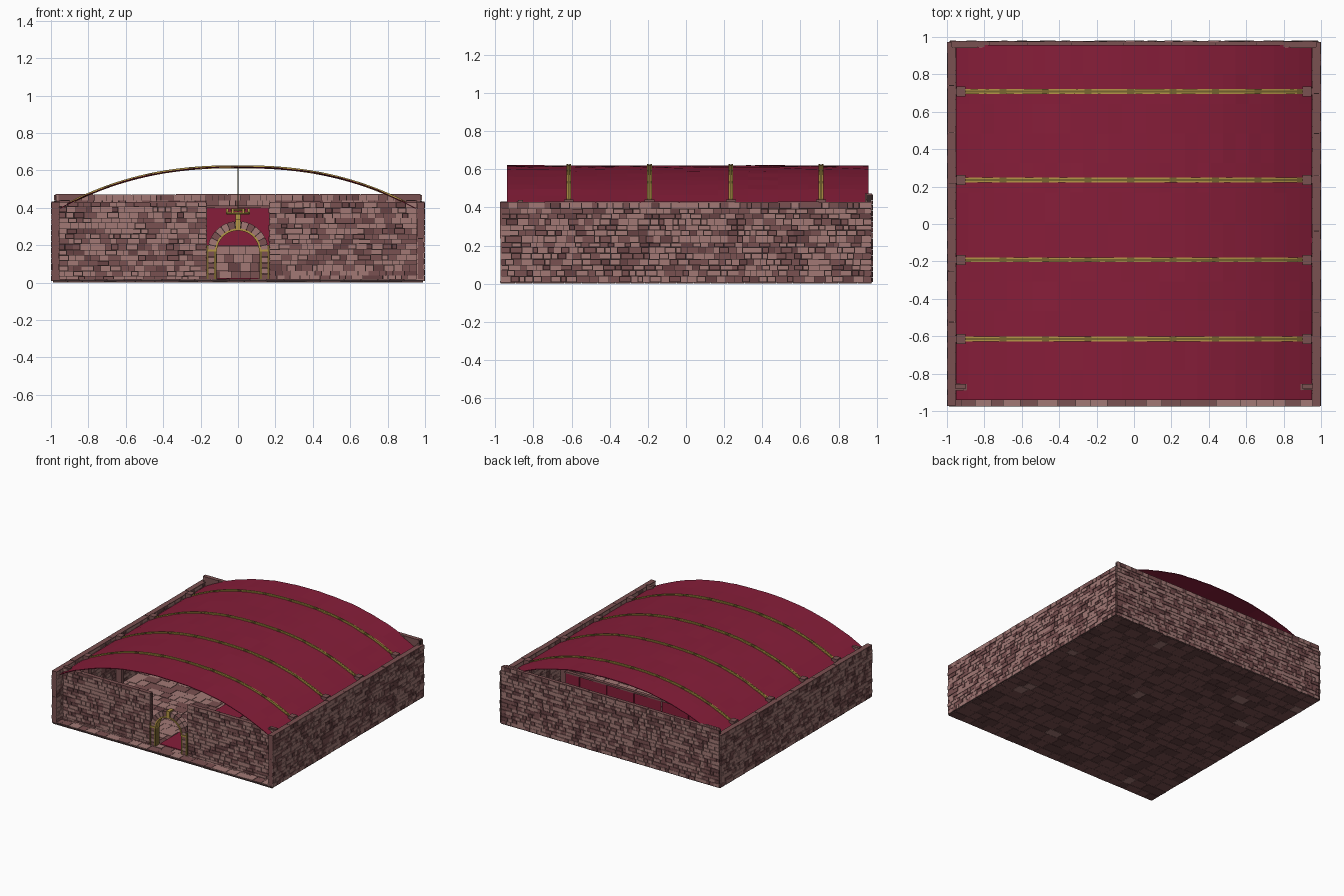
import bpy, bmesh, math, random
from mathutils import Vector

if "Cube" in bpy.data.objects:
    bpy.data.objects.remove(bpy.data.objects["Cube"])

random.seed(7)


def material(name, rgb):
    m = bpy.data.materials.new(name)
    m.diffuse_color = (*rgb, 1)
    m.use_nodes = True
    m.node_tree.nodes["Principled BSDF"].inputs["Base Color"].default_value = m.diffuse_color
    return m


PALE = material("pale stone", (0.36, 0.19, 0.178))
MID = material("rose stone", (0.195, 0.083, 0.083))
DARK = material("dark stone", (0.135, 0.055, 0.057))
MORTAR = material("mortar", (0.035, 0.02, 0.02))
CLOTH = material("crimson cloth", (0.24, 0.0125, 0.041))
GOLD = material("gold", (0.45, 0.30, 0.06))
BRONZE = material("dark bronze", (0.19, 0.13, 0.03))


def make(name, verts, faces, mats, ids=None):
    me = bpy.data.meshes.new(name)
    me.from_pydata([tuple(v) for v in verts], [], faces)
    for m in mats:
        me.materials.append(m)
    if ids:
        me.polygons.foreach_set("material_index", ids)
    me.update()
    ob = bpy.data.objects.new(name, me)
    bpy.context.collection.objects.link(ob)
    return ob


BOX = [(3, 2, 1, 0), (4, 5, 6, 7), (0, 1, 5, 4), (1, 2, 6, 5), (2, 3, 7, 6), (3, 0, 4, 7)]


def box(name, x0, x1, y0, y1, z0, z1, mat):
    v = [(x, y, z) for z in (z0, z1) for x, y in ((x0, y0), (x1, y0), (x1, y1), (x0, y1))]
    return make(name, v, BOX, [mat])


def masonry(name, origin, u, v, w, h, row=0.029, lo=0.027, hi=0.065, depth=0.009,
            weights=(55, 33, 12), gap=0.0012):
    """Random coursed stones raised from the plane spanned by u and v."""
    o, u, v = Vector(origin), Vector(u), Vector(v)
    n = u.cross(v)
    verts, faces, ids = [], [], []
    rows = max(1, round(h / row))
    cuts = [0] + [(i + random.uniform(-0.15, 0.15)) * h / rows for i in range(1, rows)] + [h]
    for b0, b1 in zip(cuts, cuts[1:]):
        a = 0
        while a < w - 1e-5:
            e = a + random.uniform(lo, hi)
            if w - e < lo:
                e = w
            d = depth * random.uniform(0.55, 1)
            k = len(verts)
            for t in (0, d):
                for p, q in ((a + gap, b0 + gap), (e - gap, b0 + gap),
                             (e - gap, b1 - gap), (a + gap, b1 - gap)):
                    verts.append(o + u * p + v * q + n * t)
            faces += [tuple(k + i for i in f) for f in BOX[1:]]
            ids += [random.choices((0, 1, 2), weights)[0]] * 5
            a = e
    return make(name, verts, faces, [PALE, MID, DARK], ids)


X, Y, Z = Vector((1, 0, 0)), Vector((0, 1, 0)), Vector((0, 0, 1))
L = 0.975
COPING = (0, 100, 0)

# Paved floor, finished on both faces
box("floor_core", -0.99, 0.99, -L, L, 0.005, 0.014, MORTAR)
masonry("floor_paving", (-0.99, -L, 0.014), X, Y, 1.98, 2 * L, 0.075, 0.06, 0.13, 0.006, (60, 32, 8))
masonry("floor_underside", (0.99, -L, 0.005), -X, Y, 1.98, 2 * L, 0.085, 0.06, 0.13, 0.005, (2, 66, 32))

# Side walls with coping and stone ends
for s, side in ((1, "right"), (-1, "left")):
    box(side + "_wall_core", min(s * .962, s * .99), max(s * .962, s * .99), -.966, .966, .01, .424, MORTAR)
    masonry(side + "_wall_outer", (s * .99, -s * L, .008), s * Y, Z, 2 * L, .42, depth=.01)
    masonry(side + "_wall_inner", (s * .962, s * L, .008), -s * Y, Z, 2 * L, .42)
    masonry(side + "_wall_coping", (.952 if s > 0 else -.997, -L, .423), X, Y, .045, 2 * L,
            .25, .05, .05, .01, COPING)
    masonry(side + "_wall_end", (.957 if s > 0 else -.995, -.966, .008), X, Z, .038, .422,
            .2, .05, .05, .01, COPING)

# Taller back wall
box("back_wall_core", -.975, .975, .95, .97, .01, .468, MORTAR)
masonry("back_wall_outer", (.985, .97, .008), -X, Z, 1.97, .462, depth=.01)
masonry("back_wall_inner", (-.975, .95, .008), X, Z, 1.95, .462)
masonry("back_wall_coping", (-.978, .946, .466), X, Y, 1.956, .032, .04, .2, .3, .009, COPING)

# Front wall in two halves, leaving the gateway open
for s, side in ((1, "right"), (-1, "left")):
    x0 = .17 if s > 0 else -.955
    box(side + "_front_wall_core", x0, x0 + .785, -.882, -.862, .01, .426, MORTAR)
    masonry(side + "_front_wall_outer", (x0, -.882, .008), X, Z, .785, .422)
    masonry(side + "_front_wall_inner", (x0 + .785, -.862, .008), -X, Z, .785, .422)
    masonry(side + "_front_wall_coping", (x0, -.89, .424), X, Y, .785, .036, .04, .1, .2, .009, COPING)
    xe = s * .17
    masonry(side + "_gate_reveal", (xe, -.887 if s < 0 else -.857, .012), Y if s < 0 else -Y, Z,
            .03, .415, .03, .03, .03, .006, (20, 60, 20))


# Gateway arch: wedge stones on jambs, with gold edging
def arch_band(name, r0, r1, y0, y1, count, mats, gap, zc=.165):
    verts, faces, ids = [], [], []
    for i in range(count):
        a0, a1 = math.pi * (i + gap) / count, math.pi * (i + 1 - gap) / count
        k = len(verts)
        for y in (y1, y0):
            for r, a in ((r0, a0), (r0, a1), (r1, a1), (r1, a0)):
                verts.append((r * math.cos(a), y, zc + r * math.sin(a)))
        faces += [tuple(k + j for j in f) for f in BOX]
        ids += [i % len(mats)] * 6
    ob = make(name, verts, faces, mats, ids)
    bm = bmesh.new()
    bm.from_mesh(ob.data)
    bmesh.ops.recalc_face_normals(bm, faces=bm.faces)
    bm.to_mesh(ob.data)
    bm.free()


arch_band("arch_stones", .124, .164, -.895, -.85, 13, [PALE, MID, PALE], .06)
arch_band("arch_mortar", .126, .159, -.888, -.856, 20, [MORTAR], 0)
arch_band("arch_gold_edge", .113, .124, -.9, -.845, 20, [GOLD], 0)
for s in (1, -1):
    for i in range(5):
        z = .018 + i * .03
        box("jamb_stone", s * .143 - .016, s * .143 + .016, -.895, -.85, z, z + .027, (MID, PALE)[i % 2])
    box("jamb_inner_edge", s * .121 - .006, s * .121 + .006, -.899, -.85, .018, .165, BRONZE)
    box("jamb_outer_edge", s * .163 - .005, s * .163 + .005, -.899, -.85, .018, .2, BRONZE)
    box("arch_impost", s * .136 - .024, s * .136 + .024, -.901, -.85, .165, .177, GOLD)
box("arch_keystone", -.014, .014, -.905, -.848, .282, .338, GOLD)


# Vaulted cloth roof, slightly uneven
def roof_z(x):
    return .62 - .212 * (abs(x) / .935) ** 2.35


nx, ny = 28, 12
rv, rf = [], []
for j in range(ny + 1):
    for i in range(nx + 1):
        x = -.952 + 1.904 * i / nx
        jit = random.uniform(-.003, .002) if 0 < i < nx else 0
        rv.append((x, -.94 + 1.898 * j / ny, roof_z(x) + jit))
for j in range(ny):
    for i in range(nx):
        k = j * (nx + 1) + i
        rf.append((k, k + 1, k + nx + 2, k + nx + 1))
roof = make("cloth_roof", rv, rf, [CLOTH])
roof.modifiers.new("thickness", "SOLIDIFY").thickness = .005

# Gold ribs over the roof and stone piers beneath their ends
for y in (.708, .235, -.192, -.615):
    verts, faces, ids = [], [], []
    n = 48
    for off, half, up, gold in ((-.0085, .004, .007, True), (0, .005, .005, False), (.0085, .004, .007, True)):
        for i in range(n):
            xa, xb = -.91 + 1.82 * i / n, -.91 + 1.82 * (i + 1) / n
            k = len(verts)
            for t in (-.009, up):
                for x, dy in ((xa, -half), (xb, -half), (xb, half), (xa, half)):
                    verts.append((x, y + off + dy, roof_z(x) + t))
            faces += [tuple(k + j for j in f) for f in BOX]
            ids += [0 if gold and i % 6 != 5 else 1] * 6
    make("roof_rib", verts, faces, [GOLD, BRONZE], ids)
    for s in (1, -1):
        box("rib_pier", s * .93 - .025, s * .93 + .025, y - .018, y + .018, .015, .432, MID)
        box("rib_pier_cap", s * .925 - .024, s * .925 + .024, y - .026, y + .026, .40, .441, MID)
for s in (1, -1):
    box("front_corner_pier", s * .928 - .03, s * .928 + .03, -.88, -.855, .015, .439, MID)
    box("back_corner_pier", s * .9 - .06, s * .9 + .06, .94, .958, .015, .474, MID)

# Carpet, stepped platform and the curtain panels above it
box("carpet", -.11, .11, -.85, .3, .018, .024, CLOTH)
for i in range(4):
    y0, z1 = .3 + i * .06, .06 + i * .045
    box("platform_step", -.6, .6, y0, .75 if i == 3 else y0 + .07, .015, z1, MORTAR)
    masonry("step_face", (-.6, y0, z1 - .045), X, Z, 1.2, .045, .045, .04, .09, .006)
    masonry("step_tread", (-.6, y0, z1), X, Y, 1.2, .27 if i == 3 else .06, .06, .06, .12, .004)
for i in range(10):
    x = -.615 + i * .123
    d = .008 * (i % 2)
    box("curtain_panel", x + .001, x + .122, .655 + d, .665 + d, .197, .4, CLOTH)
box("curtain_rail", -.62, .62, .65, .678, .398, .412, MID)

# Hanging chandeliers with cups around the ring
for y in (-.45, .02, .47):
    box("chandelier_chain", -.003, .003, y - .003, y + .003, .34, .615, BRONZE)
    for r, z in ((.058, .37), (.035, .39)):
        bpy.ops.mesh.primitive_torus_add(location=(0, y, z), major_radius=r, minor_radius=.007,
                                         major_segments=12, minor_segments=5)
        ring = bpy.context.object
        ring.name = "chandelier_ring"
        ring.data.materials.append(GOLD)
    for i in range(6):
        a = i * math.pi / 3
        cx, cy = .058 * math.cos(a), y + .058 * math.sin(a)
        box("chandelier_cup", cx - .007, cx + .007, cy - .007, cy + .007, .37, .395, GOLD)
    box("chandelier_bar", -.06, .06, y - .005, y + .005, .365, .377, GOLD)
    box("chandelier_drop", -.014, .014, y - .014, y + .014, .335, .365, GOLD)
